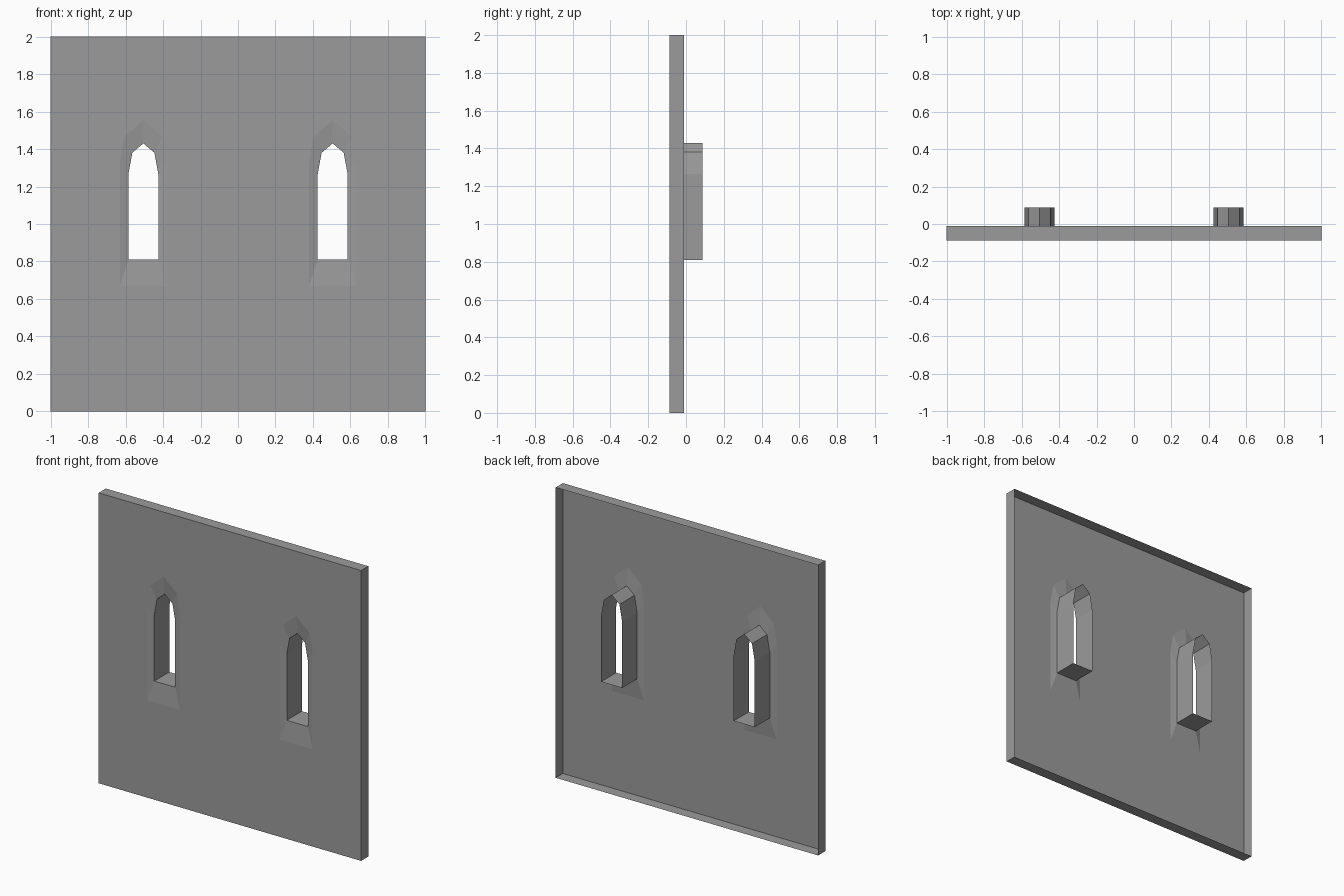
import bpy
import bmesh

cube = bpy.data.objects.get("Cube")
if cube:
    bpy.data.objects.remove(cube, do_unlink=True)

# Single stone grey for the whole model
stone = bpy.data.materials.new("stone_grey")
stone.use_nodes = True
grey = (0.33, 0.33, 0.33, 1)
stone.diffuse_color = grey
stone.node_tree.nodes["Principled BSDF"].inputs["Base Color"].default_value = grey

FRONT, RIM_BACK, SEAT, TUBE_BACK = -0.088, -0.01, -0.076, 0.088
WINDOWS = {"right": -0.505, "left": 0.505}


def lancet(cx, y, half, shoulder, sill, spring, haunch, apex):
    """Pointed arch outline, counterclockwise seen from the front."""
    side = [(half, sill), (half, spring), (shoulder, haunch)]
    outline = side + [(0, apex)] + [(-x, z) for x, z in reversed(side)]
    return [(cx + x, y, z) for x, z in outline]


def splay_edge(cx):
    return lancet(cx, FRONT, 0.125, 0.102, 0.67, 1.33, 1.465, 1.555)


def opening(cx, y):
    return lancet(cx, y, 0.08, 0.059, 0.81, 1.265, 1.38, 1.43)


def square(y):
    return [(-1, y, 0), (1, y, 0), (1, y, 2), (-1, y, 2)]


def sleeve(bm, first, second):
    """Skin two matching closed outlines with quads."""
    a, b = ([bm.verts.new(p) for p in loop] for loop in (first, second))
    for i in range(len(a)):
        j = (i + 1) % len(a)
        bm.faces.new((a[i], a[j], b[j], b[i]))


def finish(bm, name):
    bmesh.ops.remove_doubles(bm, verts=bm.verts, dist=0.0001)
    mesh = bpy.data.meshes.new(name)
    bm.to_mesh(mesh)
    bm.free()
    mesh.materials.append(stone)
    bpy.context.collection.objects.link(bpy.data.objects.new(name, mesh))


# Wall face: a square sheet with two arched holes
bm = bmesh.new()
edges = []
for loop in [square(FRONT)] + [splay_edge(cx) for cx in WINDOWS.values()]:
    verts = [bm.verts.new(p) for p in loop]
    edges += [bm.edges.new((v, verts[i - 1])) for i, v in enumerate(verts)]
bmesh.ops.triangle_fill(bm, use_beauty=True, edges=edges, normal=(0, -1, 0))
bm.normal_update()
for face in bm.faces:
    if face.normal.y > 0:
        face.normal_flip()
bmesh.ops.dissolve_limit(bm, angle_limit=0.01, verts=bm.verts, edges=bm.edges)

# Thin rim folded back around the wall, open behind
sleeve(bm, square(RIM_BACK), square(FRONT))
finish(bm, "wall_panel")

# Windows: shallow splayed surround, then a deep open tube
for side, cx in WINDOWS.items():
    bm = bmesh.new()
    sleeve(bm, splay_edge(cx), opening(cx, SEAT))
    finish(bm, side + "_window_splay")
    bm = bmesh.new()
    sleeve(bm, opening(cx, SEAT), opening(cx, TUBE_BACK))
    finish(bm, side + "_window_reveal")
